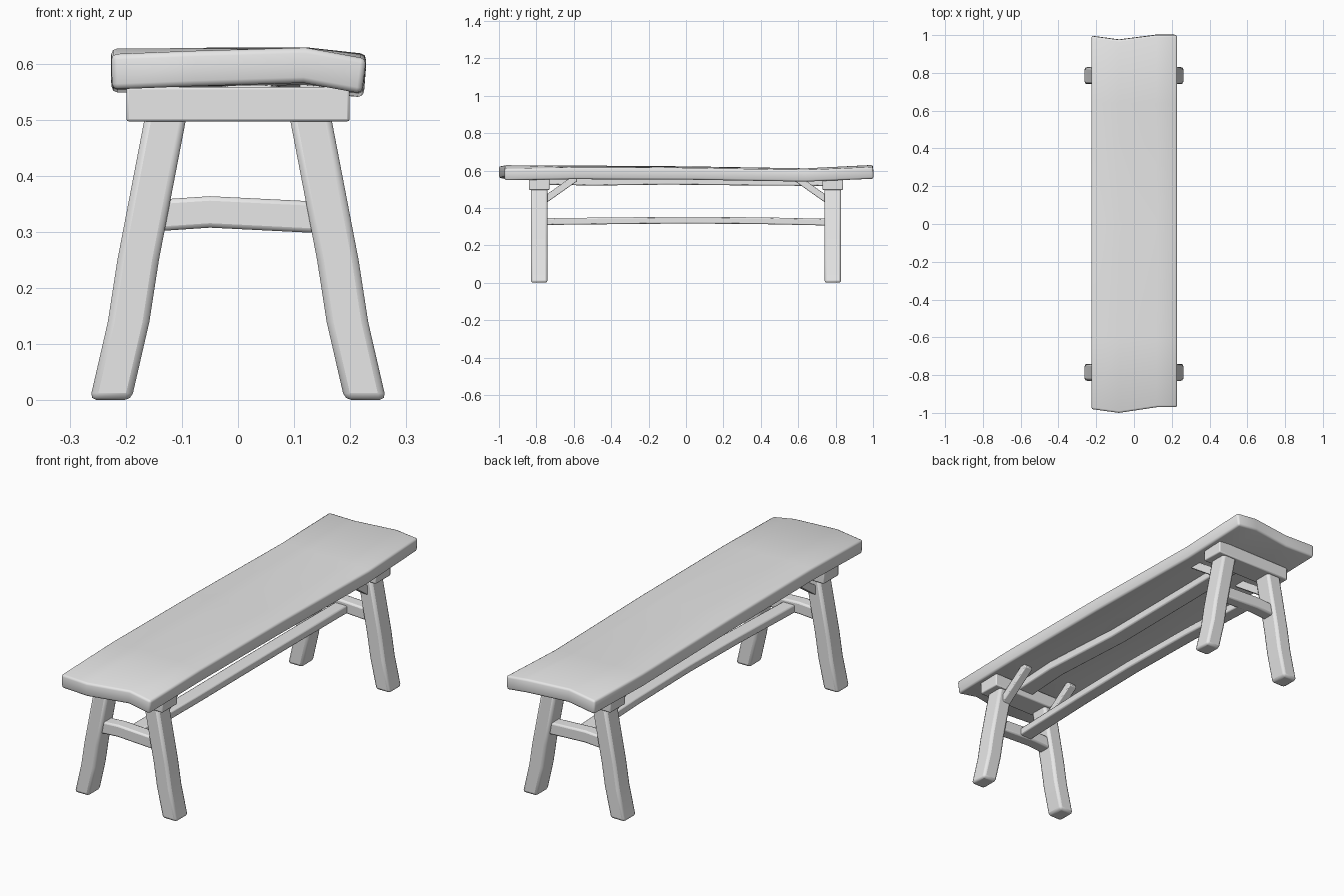
import bpy, bmesh
from mathutils import Vector as V

cube = bpy.data.objects.get("Cube")
if cube:
    bpy.data.objects.remove(cube, do_unlink=True)

grey = bpy.data.materials.new("light grey wood")
grey.use_nodes = True
colour = (0.8, 0.8, 0.8, 1)
grey.diffuse_color = colour
grey.node_tree.nodes["Principled BSDF"].inputs["Base Color"].default_value = colour


def finish(name, bm, bevel, thickness=0):
    bmesh.ops.recalc_face_normals(bm, faces=bm.faces)
    mesh = bpy.data.meshes.new(name)
    bm.to_mesh(mesh)
    bm.free()
    mesh.materials.append(grey)
    ob = bpy.data.objects.new(name, mesh)
    bpy.context.collection.objects.link(ob)
    if thickness:
        mod = ob.modifiers.new("Thickness", "SOLIDIFY")
        mod.thickness = thickness
        mod.offset = -1
    mod = ob.modifiers.new("Worn edges", "BEVEL")
    mod.width = bevel
    mod.segments = 2
    mod.limit_method = "ANGLE"
    mod.angle_limit = 0.8
    bpy.ops.object.select_all(action="DESELECT")
    ob.select_set(True)
    bpy.context.view_layer.objects.active = ob
    bpy.ops.object.shade_smooth_by_angle(angle=0.6)
    return ob


def bar(name, path, a, b, bevel=0.008):
    """Loft a rectangle with half-extents a and b along a path."""
    bm = bmesh.new()
    a, b = V(a), V(b)
    rings = []
    for p in path:
        p = V(p)
        rings.append([bm.verts.new(p + s * a + t * b)
                      for s, t in ((-1, -1), (1, -1), (1, 1), (-1, 1))])
    for r, q in zip(rings, rings[1:]):
        for i in range(4):
            j = (i + 1) % 4
            bm.faces.new((r[i], r[j], q[j], q[i]))
    bm.faces.new(rings[0])
    bm.faces.new(rings[-1])
    return finish(name, bm, bevel)


# Seat: one worn plank, from top heights at each station along its length
columns = (-0.226, -0.08, 0.12, 0.229)
front_y = (-0.98, -1.0, -0.97, -0.97)
back_y = (0.995, 0.975, 1.0, 1.0)
stations = (
    (-1, (0.617, 0.623, 0.629, 0.609)),
    (-0.6, (0.627, 0.628, 0.625, 0.616)),
    (0, (0.623, 0.621, 0.620, 0.614)),
    (0.64, (0.612, 0.612, 0.612, 0.603)),
    (1, (0.619, 0.629, 0.630, 0.618)),
)
bm = bmesh.new()
grid = []
for y, tops in stations:
    ys = front_y if y == -1 else back_y if y == 1 else (y,) * 4
    grid.append([bm.verts.new(p) for p in zip(columns, ys, tops)])
for r, q in zip(grid, grid[1:]):
    for i in range(3):
        bm.faces.new((r[i], r[i + 1], q[i + 1], q[i]))
finish("seat", bm, 0.01, 0.063)

# End frames: legs, bearer, cross stretcher and diagonal braces
for end, ey in (("front", -1), ("back", 1)):
    y = 0.785 * ey
    bar(end + "_bearer", [(-0.199, y, 0.528), (0.199, y, 0.528)],
        (0, 0.055, 0), (0, 0, 0.031), 0.005)
    bar(end + "_cross_stretcher",
        [(-0.17, y, 0.328), (-0.05, y, 0.336), (0.17, y, 0.325)],
        (0, 0.03, 0), (0, 0, 0.028))
    for side, sx in (("right", -1), ("left", 1)):
        tag = end + "_" + side
        bar(tag + "_leg",
            [(sx * 0.227, y, 0.001), (sx * 0.195, y, 0.14),
             (sx * 0.178, y, 0.25), (sx * 0.128, y, 0.51)],
            (0.037, 0, 0), (0, 0.045, 0), 0.012)
        bar(tag + "_brace",
            [(sx * 0.13, 0.76 * ey, 0.44), (sx * 0.13, 0.59 * ey, 0.56)],
            (0.02, 0, 0), (0, 0.01 * ey, 0.015), 0.004)

# Long stretcher between the end frames
bar("long_stretcher",
    [(0, -0.78, 0.327), (0.01, -0.35, 0.332), (0.012, 0, 0.335),
     (0.008, 0.4, 0.332), (0, 0.78, 0.324)],
    (0.032, 0, 0), (0, 0, 0.018), 0.006)

# Wavy rail under the seat
bar("seat_rail",
    [(0.02, -0.76, 0.545), (0.04, -0.5, 0.54), (0.01, -0.1, 0.545),
     (0.02, 0.4, 0.54), (0.03, 0.76, 0.538)],
    (0.04, 0, 0), (0, 0, 0.02), 0.006)
